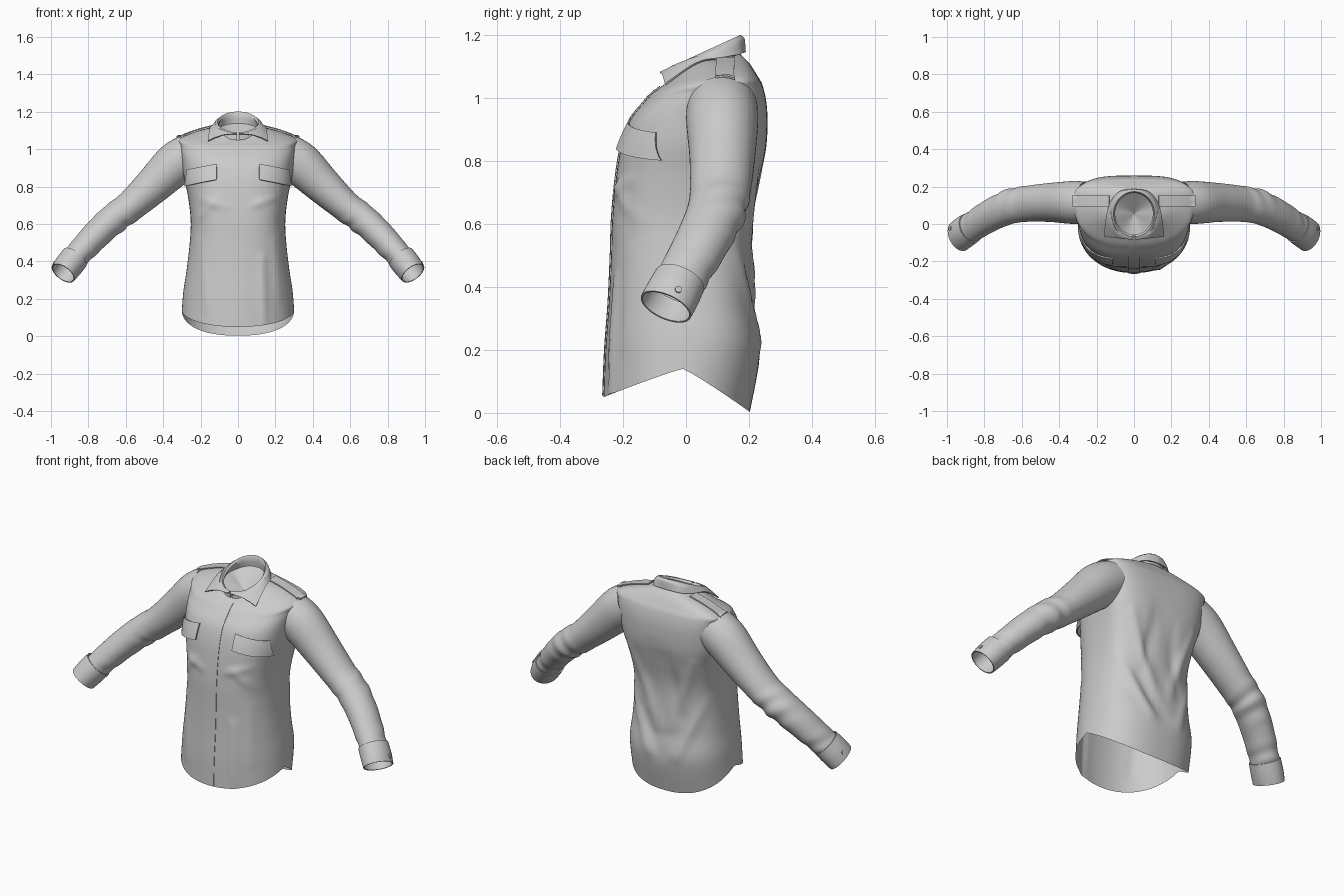
import bpy, math
from mathutils import Vector
from mathutils.bvhtree import BVHTree

if "Cube" in bpy.data.objects:
    bpy.data.objects.remove(bpy.data.objects["Cube"])

surf_verts, surf_faces = [], []   # cloth surfaces that trims are laid onto


def grid(name, rows, wrap=False, mirror=False, thick=0, base=False):
    """Quad sheet (or tube when wrap) through rows of points."""
    n = len(rows[0])
    verts = [Vector(p) for r in rows for p in r]
    faces = []
    for i in range(len(rows) - 1):
        for j in range(n if wrap else n - 1):
            k = (j + 1) % n
            faces.append((i * n + j, i * n + k, (i + 1) * n + k, (i + 1) * n + j))
    if base:
        o = len(surf_verts)
        surf_verts.extend(verts)
        surf_faces.extend([tuple(o + q for q in f) for f in faces])
    me = bpy.data.meshes.new(name)
    me.from_pydata(verts, [], faces)
    me.polygons.foreach_set("use_smooth", [True] * len(faces))
    ob = bpy.data.objects.new(name, me)
    bpy.context.collection.objects.link(ob)
    if thick:
        m = ob.modifiers.new("thickness", 'SOLIDIFY')
        m.thickness, m.offset = thick, 0
        m = ob.modifiers.new("crisp_edges", 'EDGE_SPLIT')
        m.split_angle = math.radians(45)
    if mirror:
        m = ob.modifiers.new("mirror", 'MIRROR')
        m.use_mirror_merge = False
    return ob


def spline(keys, t):
    """Catmull-Rom through tuples, t in 0..1."""
    f = t * (len(keys) - 1)
    i = min(int(f), len(keys) - 2)
    u = f - i
    a, b, c, d = (keys[max(0, min(len(keys) - 1, i + k))] for k in (-1, 0, 1, 2))
    return [0.5 * (2 * q + (r - p) * u + (2 * p - 5 * q + 4 * r - s) * u * u
                   + (3 * q - p - 3 * r + s) * u ** 3) for p, q, r, s in zip(a, b, c, d)]


def ridge(x, z, folds):
    """Height of cloth folds: (x0, z0, x1, z1, width, height)."""
    h = 0
    for x0, z0, x1, z1, w, a in folds:
        dx, dz = x1 - x0, z1 - z0
        t = max(0, min(1, ((x - x0) * dx + (z - z0) * dz) / (dx * dx + dz * dz)))
        d = math.hypot(x - x0 - t * dx, z - z0 - t * dz)
        h += a * math.sin(math.pi * (0.2 + 0.6 * t)) * math.exp(-(d / w) ** 2)
    return h


# Torso: sections of front z, side z, back z, half width, front y, side y, back y
sections = [
    (.050, .14, .003, .300, -.262, -.01, .203),
    (.20, .24, .20, .292, -.256, .00, .236),
    (.35, .36, .35, .274, -.245, .00, .215),
    (.50, .50, .50, .258, -.238, .01, .207),
    (.62, .62, .62, .253, -.234, .03, .212),
    (.75, .75, .75, .268, -.222, .05, .238),
    (.85, .85, .85, .290, -.205, .07, .256),
    (.93, .95, .96, .303, -.178, .09, .258),
    (.985, 1.02, 1.035, .314, -.135, .11, .245),
    (1.013, 1.056, 1.072, .316, -.110, .12, .226),
    (1.032, 1.096, 1.112, .220, -.085, .11, .200),
    (1.050, 1.12, 1.14, .120, -.060, .07, .172)]
# Roundness of the front and back halves from hem to neck (1 = ellipse, lower = boxier)
roundness = [(.94, .85), (.84, .72), (.72, .65), (.70, .58), (.84, .58), (.95, .85)]
front_folds = [(.13, .42, .14, .04, .02, .012), (.24, .60, .12, .72, .02, .010),
               (-.24, .60, -.12, .73, .02, .010), (.08, .70, .20, .74, .018, .009),
               (-.07, .69, -.20, .73, .018, .009), (-.2, .5, -.17, .15, .025, .008),
               (.2, .52, .22, .2, .02, .008)]
back_folds = [(.20, .78, .03, .36, .028, .014), (-.20, .78, -.05, .38, .028, .014),
              (.24, .55, .08, .22, .025, .013), (-.24, .55, -.10, .22, .025, .013),
              (.05, .85, .10, .50, .03, -.010), (-.04, .8, -.10, .45, .03, -.010),
              (.14, .45, .0, .22, .03, -.010)]


def torso_ring(v, n=96):
    zf, zs, zb, hw, yf, ys, yb = spline(sections, v)
    pf, pb = spline(roundness, v)
    ring = []
    for j in range(n):
        a = 2 * math.pi * j / n
        c, s = math.cos(a), math.sin(a)
        front = s < 0
        p = pf if front else pb
        x = hw * math.copysign(abs(c) ** p, c)
        depth = abs(s) ** p
        y = ys + ((yf if front else yb) - ys) * depth
        z = zs + ((zf if front else zb) - zs) * depth ** (1.1 + .8 * v)
        h = ridge(x, z, front_folds if front else back_folds) * abs(s)
        ring.append((x, y + (-h if front else h), z))
    return ring


grid("torso", [torso_ring(i / 88) for i in range(89)], wrap=True, base=True)

# Shallow funnel closing the neck inside the collar
rim = torso_ring(1)
tip = Vector((0, .055, 1.045))
grid("neck_lining", [[Vector(p).lerp(tip, k) for p in rim] for k in (0, .33, .66, .98)], wrap=True)


# Sleeves and cuffs: path of x, y, z, radius across, radius in depth
def tube(name, path, steps, wrinkle=0, **kw):
    rows = []
    for i in range(steps + 1):
        t = i / steps
        x, y, z, ra, rb = spline(path, t)
        tan = (Vector(spline(path, min(1, t + .02))[:3]) - Vector(spline(path, max(0, t - .02))[:3])).normalized()
        v = Vector((0, 1, 0))
        v = (v - tan * v.dot(tan)).normalized()
        u = v.cross(tan)
        ring = []
        for j in range(48):
            a = 2 * math.pi * j / 48
            amt = wrinkle * (math.exp(-((t - .56) / .1) ** 2) + .8 * math.exp(-((t - .92) / .1) ** 2))
            w = amt * math.sin(t * 54 + 2.6 * math.sin(a + .6)) * (.5 + .5 * math.cos(a - 1))
            ring.append(Vector((x, y, z)) + u * (ra + w) * math.cos(a) + v * (rb + w) * math.sin(a))
        rows.append(ring)
    return grid(name, rows, wrap=True, mirror=True, base=True, **kw)


tube("sleeve", [(.255, .115, .972, .112, .112), (.335, .115, .92, .116, .114),
                (.45, .115, .81, .100, .104), (.57, .108, .70, .084, .096),
                (.66, .093, .632, .081, .092), (.75, .055, .55, .077, .087),
                (.83, .008, .465, .071, .082), (.89, -.034, .398, .064, .076)], 90, wrinkle=.0055)
tube("cuff", [(.872, -.020, .42, .073, .081), (.905, -.042, .378, .073, .084),
              (.935, -.064, .337, .068, .084)], 10, thick=.006)

bvh = BVHTree.FromPolygons(surf_verts, surf_faces)


def lay(origin, direction, off):
    """Drop a point on the cloth, lifted by off along the surface normal."""
    d = Vector(direction)
    loc, nor, _, _ = bvh.ray_cast(Vector(origin), d)
    if loc is None:
        loc, nor, _, _ = bvh.find_nearest(Vector(origin))
    if nor.dot(d) > 0:
        nor = -nor
    return loc + nor * off


def patch(name, nu, nv, fn, **kw):
    return grid(name, [[fn(i / nu, j / nv) for i in range(nu + 1)] for j in range(nv + 1)], **kw)


# Chest pocket flaps, lower edge standing off the cloth
patch("pocket_flap", 14, 8, lambda u, v: lay(
    (.112 + .155 * u, -1, .918 - .028 * u - v * .085), (0, 1, 0), .006 + .012 * v),
    mirror=True, thick=.007)

# Button placket down the front
patch("front_placket", 4, 60, lambda u, v: lay(
    (-.03 + .06 * u, -1, 1.035 - .98 * v), (0, 1, 0), .003), thick=.003)

# Shoulder straps
patch("shoulder_strap", 16, 4, lambda u, v: lay(
    (.13 + .195 * u, .095 + .058 * v, 2), (0, 0, -1), .007), mirror=True, thick=.006)

# Collar: stand rising from the neck, then the leaf folding down to two points
leaf = [(0, .187, 1.146), (.075, .172, 1.14), (.125, .115, 1.12),
        (.148, .035, 1.085), (.160, -.066, 1.032)]


def collar_column(t):
    a = t * math.pi * .985

    def loop(rx, yc, ry, zf, zb):
        k = (math.cos(a) + 1) / 2
        return Vector((math.sin(a) * rx, yc + math.cos(a) * ry, zf + (zb - zf) * k))
    base = loop(.118, .056, .116, 1.05, 1.138)
    fold_in = loop(.104, .055, .114, 1.080, 1.186)
    top = loop(.110, .053, .121, 1.087, 1.198)
    fold_out = loop(.119, .050, .132, 1.081, 1.190)
    x, y, z = spline(leaf, abs(t))
    edge = Vector((math.copysign(x, t), y, z))
    edge.z = max(edge.z, lay((edge.x, edge.y, 2), (0, 0, -1), 0).z + .007)
    col = [base, base.lerp(fold_in, .5), fold_in, top, fold_out]
    for k in (.25, .5, .75, 1):
        p = fold_out.lerp(edge, k)
        p.z += .012 * math.sin(math.pi * k)
        col.append(p)
    return col


grid("collar", [collar_column(-1 + 2 * i / 72) for i in range(73)], thick=.006)

# Cuff buttons
spot = lay((2, -.025, .39), (-1, 0, 0), .004)
axis = lay((2, -.025, .39), (-1, 0, 0), .014) - spot
bpy.ops.mesh.primitive_cylinder_add(vertices=20, radius=.011, depth=.007, location=(0, 0, 0))
button = bpy.context.object
button.name = "cuff_button"
button.data.transform(axis.to_track_quat('Z', 'Y').to_matrix().to_4x4())
for vert in button.data.vertices:
    vert.co += spot
bpy.ops.object.shade_smooth_by_angle()
button.modifiers.new("mirror", 'MIRROR').use_mirror_merge = False
